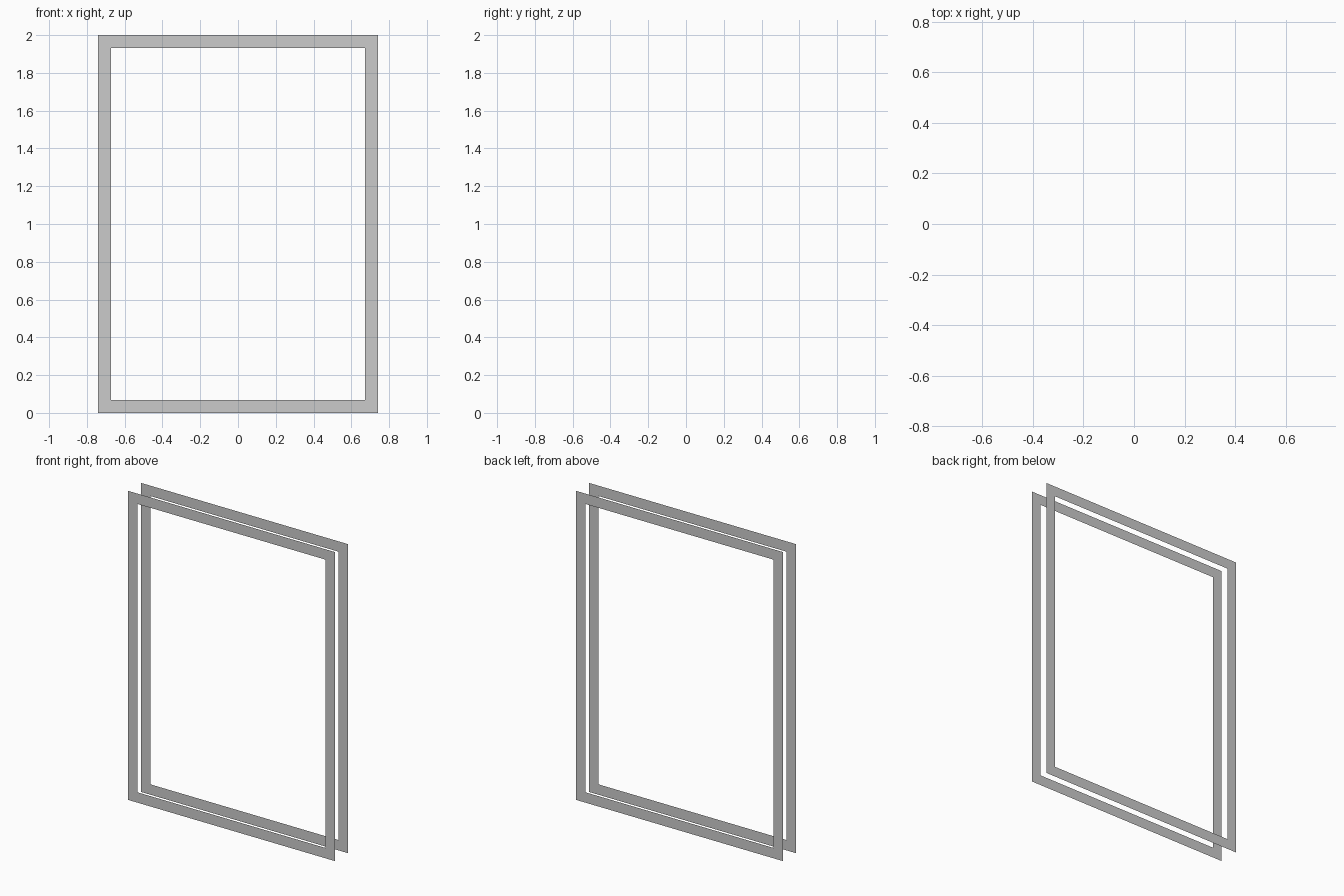
import bpy, bmesh

if "Cube" in bpy.data.objects:
    bpy.data.objects.remove(bpy.data.objects["Cube"])

W, H = 0.74, 2.0      # outer half width, height
B = 0.067             # border width
D = 0.067             # half spacing between the two sheets


def frame_sheet(name, y):
    """Flat rectangular frame facing away from the centre."""
    bm = bmesh.new()

    def ring(inset):
        x, lo, hi = W - inset, inset, H - inset
        return [bm.verts.new((px, y, pz))
                for px, pz in ((-x, lo), (x, lo), (x, hi), (-x, hi))]

    outer, inner = ring(0), ring(B)
    for i in range(4):
        j = (i + 1) % 4
        quad = [outer[i], outer[j], inner[j], inner[i]]
        bm.faces.new(quad if y < 0 else quad[::-1])
    mesh = bpy.data.meshes.new(name)
    bm.to_mesh(mesh)
    bm.free()
    obj = bpy.data.objects.new(name, mesh)
    bpy.context.collection.objects.link(obj)
    return obj


# Two open sheets, no side walls between them
frame_sheet("front_frame", -D)
frame_sheet("back_frame", D)
